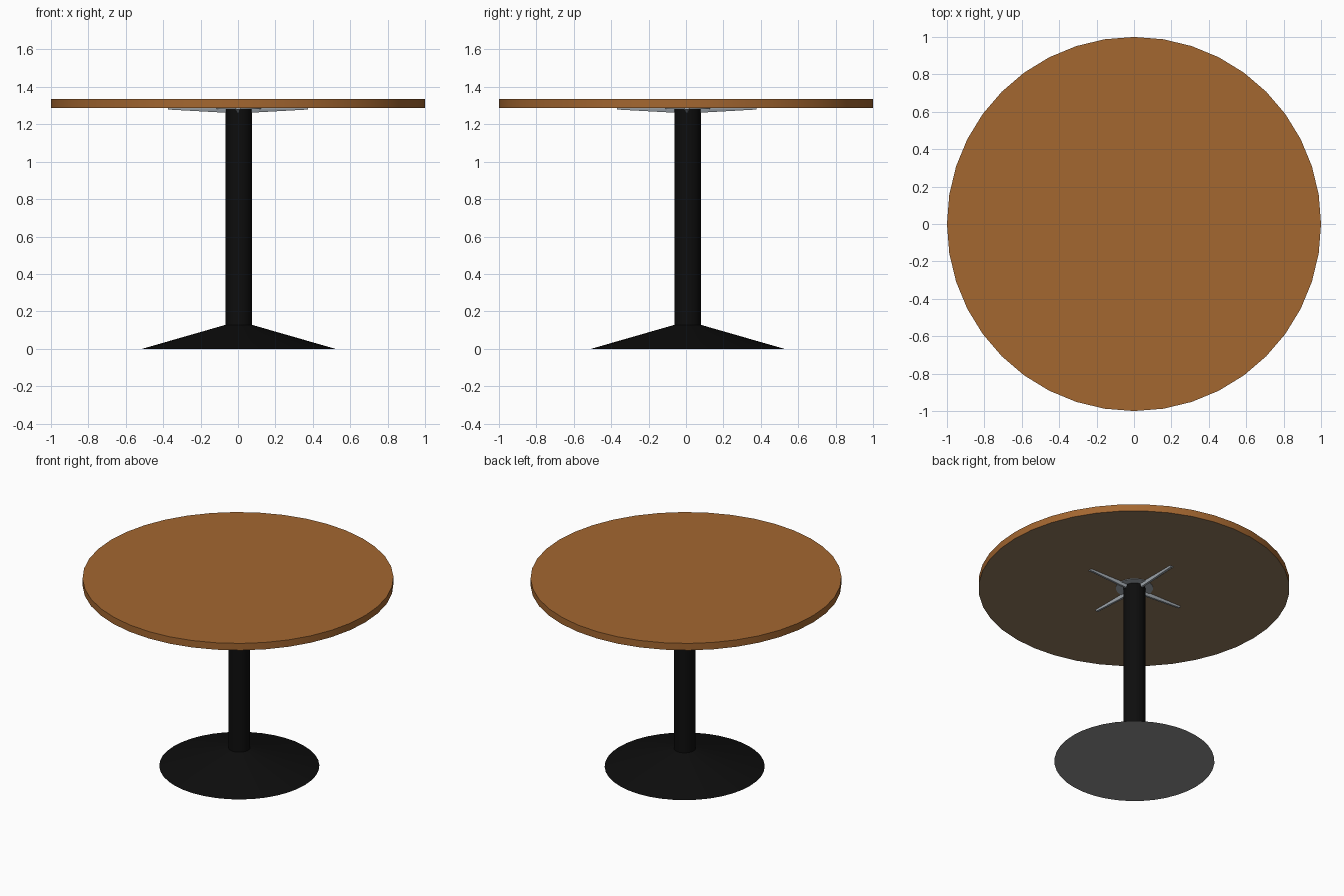
import bpy, bmesh, math
from mathutils import Matrix

if "Cube" in bpy.data.objects:
    bpy.data.objects.remove(bpy.data.objects["Cube"])

CX, CY = 0.004, 0.009      # pedestal sits very slightly off the top's centre


def material(name, rgb):
    m = bpy.data.materials.new(name)
    m.diffuse_color = (*rgb, 1)
    m.use_nodes = True
    m.node_tree.nodes["Principled BSDF"].inputs["Base Color"].default_value = m.diffuse_color
    return m


wood = material("warm_wood", (0.37, 0.135, 0.03))
under = material("dull_board", (0.29, 0.195, 0.11))
black = material("black_metal", (0.004, 0.004, 0.004))
grey = material("grey_underside", (0.29, 0.29, 0.29))
steel = material("steel", (0.40, 0.44, 0.48))


def finish(bm, name, mats, down_index=0):
    # faces pointing straight down take the second material if asked
    bmesh.ops.recalc_face_normals(bm, faces=bm.faces)
    bm.normal_update()
    for f in bm.faces:
        if f.normal.z < -0.99:
            f.material_index = down_index
    me = bpy.data.meshes.new(name)
    bm.to_mesh(me)
    bm.free()
    for m in mats:
        me.materials.append(m)
    ob = bpy.data.objects.new(name, me)
    bpy.context.collection.objects.link(ob)
    bpy.ops.object.select_all(action='DESELECT')
    ob.select_set(True)
    bpy.context.view_layer.objects.active = ob
    bpy.ops.object.shade_smooth_by_angle(angle=math.radians(30))
    return ob


def lathe(name, profile, sides, mats, down_index=0, cx=0, cy=0):
    # stack of rings (radius, z), capped at both ends
    bm = bmesh.new()
    rings = []
    for r, z in profile:
        rings.append([bm.verts.new((cx + r * math.cos(2 * math.pi * i / sides),
                                    cy + r * math.sin(2 * math.pi * i / sides), z))
                      for i in range(sides)])
    for a, b in zip(rings, rings[1:]):
        for i in range(sides):
            j = (i + 1) % sides
            bm.faces.new((a[i], a[j], b[j], b[i]))
    bm.faces.new(rings[0][::-1])
    bm.faces.new(rings[-1])
    return finish(bm, name, mats, down_index)


# round top
lathe("table_top", [(1, 1.287), (1, 1.336)], 40, [wood, under], 1)

# conical foot and column in one piece
lathe("pedestal", [(0.515, 0), (0.07, 0.128), (0.07, 1.287)], 40,
      [black, grey], 1, CX, CY)

# thin mounting plate around the column head
lathe("mounting_plate", [(0.12, 1.283), (0.12, 1.287)], 32, [steel], 0, CX, CY)

# four tapered bracket arms with chamfered lower edges
for k, label in enumerate(("right", "back", "left", "front")):
    bm = bmesh.new()
    ends = []
    for r, low in ((0.05, 1.261), (0.373, 1.279)):
        section = [(-0.014, 1.287), (-0.014, 1.284), (-0.007, low),
                   (0.007, low), (0.014, 1.284), (0.014, 1.287)]
        ends.append([bm.verts.new((r, y, z)) for y, z in section])
    a, b = ends
    for i in range(6):
        j = (i + 1) % 6
        bm.faces.new((a[i], a[j], b[j], b[i]))
    bm.faces.new(a[::-1])
    bm.faces.new(b)
    bmesh.ops.transform(bm, verts=bm.verts, matrix=Matrix.Translation((0, CY / 2, 0))
                        @ Matrix.Rotation(k * math.pi / 2, 4, 'Z'))
    finish(bm, label + "_bracket_arm", [steel])
